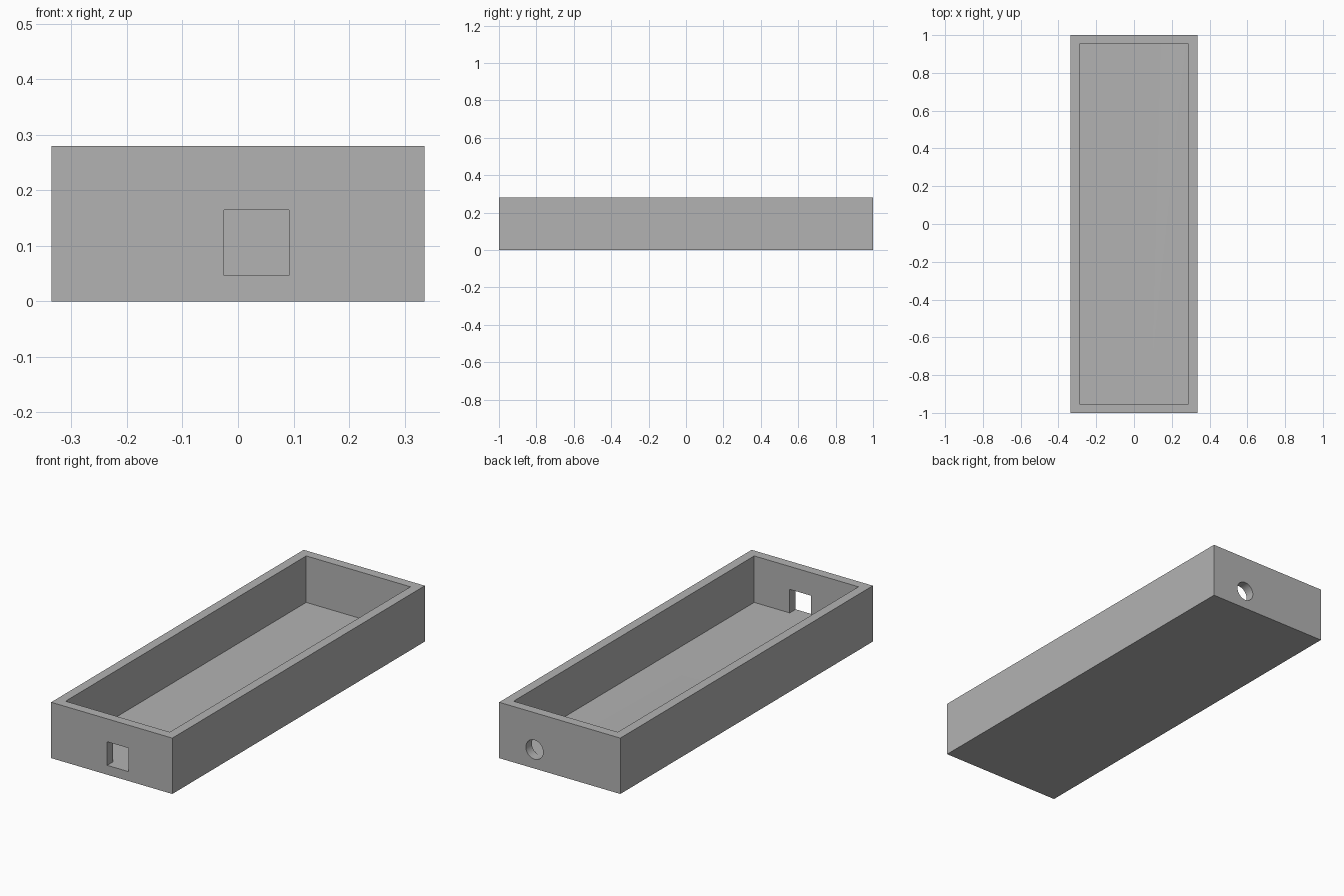
import bpy
import math

default = bpy.data.objects.get("Cube")
if default:
    bpy.data.objects.remove(default, do_unlink=True)

# Overall size and wall thickness
HALF_X, HALF_Y, HEIGHT, WALL = 0.336, 1.0, 0.28, 0.047

grey = bpy.data.materials.new("plain grey")
grey.use_nodes = True
colour = (0.45, 0.45, 0.45, 1.0)
grey.diffuse_color = colour
grey.node_tree.nodes["Principled BSDF"].inputs["Base Color"].default_value = colour


def box(name, low, high):
    """Axis-aligned box between two corners."""
    centre = [(a + b) / 2 for a, b in zip(low, high)]
    bpy.ops.mesh.primitive_cube_add(size=1, location=centre)
    obj = bpy.context.object
    obj.name = name
    obj.scale = [b - a for a, b in zip(low, high)]
    bpy.ops.object.transform_apply(location=True, rotation=True, scale=True)
    obj.data.materials.append(grey)
    return obj


def cut(target, cutter):
    """Subtract the cutter, bake the result and drop the cutter."""
    cutter.hide_render = True
    mod = target.modifiers.new("cut", 'BOOLEAN')
    mod.operation = 'DIFFERENCE'
    mod.solver = 'EXACT'
    mod.object = cutter
    bpy.context.view_layer.objects.active = target
    bpy.ops.object.modifier_apply(modifier=mod.name)
    bpy.data.objects.remove(cutter, do_unlink=True)


# Open tray
tray = box("tray", (-HALF_X, -HALF_Y, 0), (HALF_X, HALF_Y, HEIGHT))
cut(tray, box("cavity_cutter", (WALL - HALF_X, WALL - HALF_Y, WALL),
              (HALF_X - WALL, HALF_Y - WALL, HEIGHT + WALL)))

# Square opening in the front wall, flush with the floor
cut(tray, box("square_cutter", (-0.025, -HALF_Y - WALL, WALL),
              (0.092, -HALF_Y + 2 * WALL, 0.165)))

# Round opening in the back wall
bpy.ops.mesh.primitive_cylinder_add(vertices=48, radius=0.048, depth=3 * WALL,
                                    location=(0.14, HALF_Y - WALL / 2, 0.095),
                                    rotation=(math.pi / 2, 0, 0))
round_cutter = bpy.context.object
round_cutter.name = "round_cutter"
round_cutter.data.materials.append(grey)
cut(tray, round_cutter)

# Smooth only the round opening
bpy.ops.object.select_all(action='DESELECT')
tray.select_set(True)
bpy.context.view_layer.objects.active = tray
bpy.ops.object.shade_smooth_by_angle(angle=math.radians(30))
